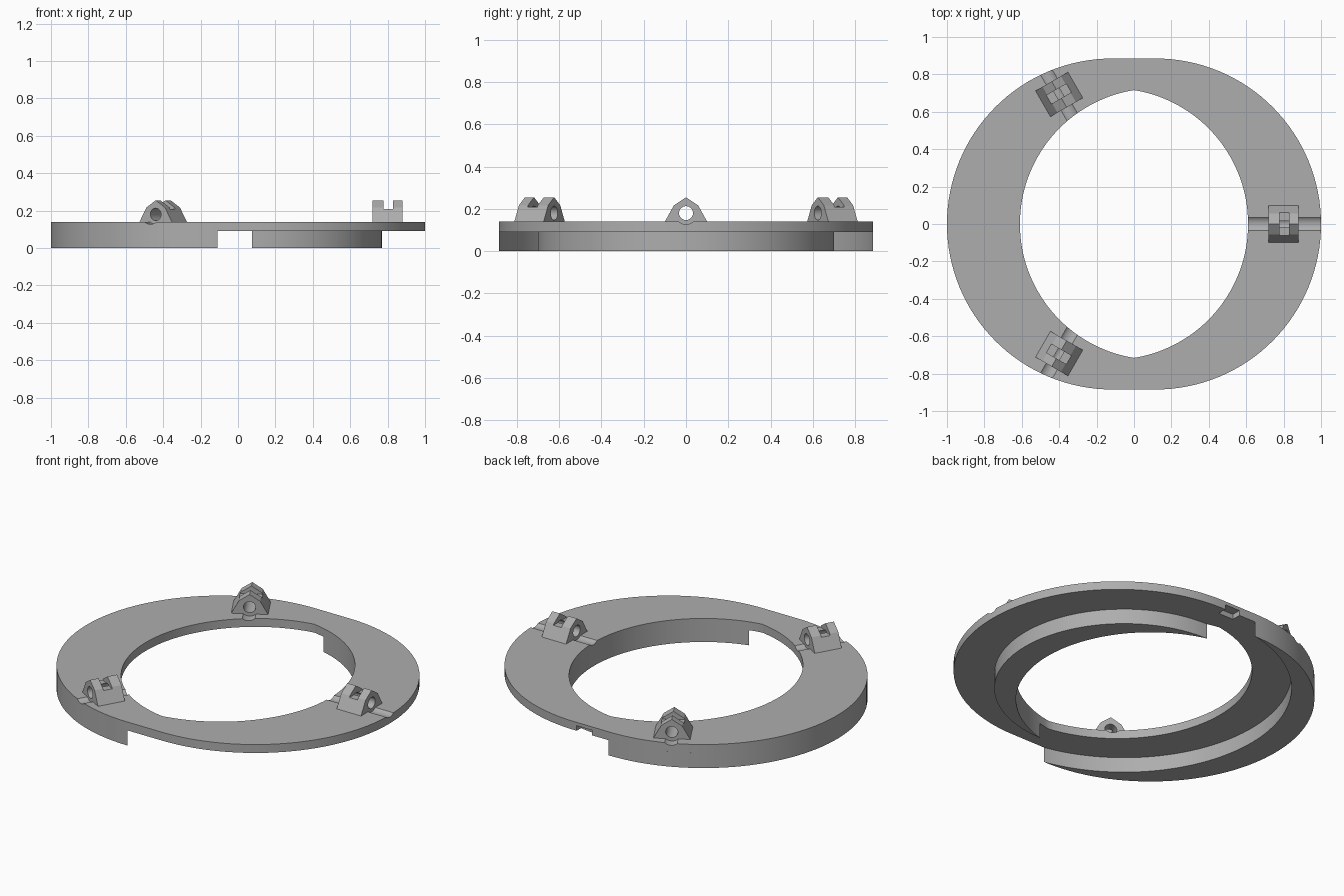
import bpy, bmesh
from math import atan2, cos, sin, pi, sqrt, tau
from mathutils import Matrix, Vector

cube = bpy.data.objects.get("Cube")
if cube:
    bpy.data.objects.remove(cube, do_unlink=True)

grey = bpy.data.materials.new("plain_grey")
grey.use_nodes = True
GREY = (0.42, 0.42, 0.42, 1)
grey.diffuse_color = GREY
grey.node_tree.nodes["Principled BSDF"].inputs["Base Color"].default_value = GREY

OFF = 0.115                       # centre offset of the two ring circles
OUT_R, HOLE_R = 0.885, 0.725      # rim and hole radii
RACE_X, RACE_IN, RACE_OUT = 0.07, 0.70, 0.903   # circular channel underneath
LOW, TOP = 0.09, 0.14             # plate underside and top


def arc(cx, r, a0, a1, n=64):
    return [(cx + r * cos(a0 + (a1 - a0) * i / n), r * sin(a0 + (a1 - a0) * i / n))
            for i in range(n + 1)]


def prism(name, pts, z0, z1, matrix=Matrix()):
    """Extrude a flat outline from z0 to z1, then place it with a matrix."""
    bm = bmesh.new()
    face = bm.faces.new([bm.verts.new((x, y, z0)) for x, y in pts])
    ext = bmesh.ops.extrude_face_region(bm, geom=[face])["geom"]
    up = [v for v in ext if isinstance(v, bmesh.types.BMVert)]
    bmesh.ops.translate(bm, verts=up, vec=(0, 0, z1 - z0))
    bmesh.ops.remove_doubles(bm, verts=bm.verts, dist=1e-5)
    bmesh.ops.recalc_face_normals(bm, faces=bm.faces)
    bm.transform(matrix)
    mesh = bpy.data.meshes.new(name)
    bm.to_mesh(mesh)
    bm.free()
    obj = bpy.data.objects.new(name, mesh)
    bpy.context.collection.objects.link(obj)
    mesh.materials.append(grey)
    return obj


def select(obj):
    bpy.ops.object.select_all(action='DESELECT')
    obj.select_set(True)
    bpy.context.view_layer.objects.active = obj


def cut(obj, cutter):
    cutter.hide_render = True
    mod = obj.modifiers.new("cut", 'BOOLEAN')
    mod.operation, mod.solver, mod.object = 'DIFFERENCE', 'EXACT', cutter
    select(obj)
    bpy.ops.object.modifier_apply(modifier=mod.name)
    bpy.data.objects.remove(cutter, do_unlink=True)


def rect(x0, x1, y0, y1):
    return [(x0, y0), (x1, y0), (x1, y1), (x0, y1)]


def crossing(c1, r1, c2, r2):
    """Upper crossing point of two circles centred on the x axis."""
    x = (r1 * r1 - r2 * r2 - c1 * c1 + c2 * c2) / (2 * (c2 - c1))
    return x, sqrt(r1 * r1 - (x - c1) ** 2)


# Top plate: rounded outline with a pointed lens-shaped opening
plate = prism("top_plate", arc(OFF, OUT_R, -pi / 2, pi / 2) + arc(-OFF, OUT_R, pi / 2, 3 * pi / 2),
              LOW, TOP)
tip = atan2(*reversed((OFF, sqrt(HOLE_R ** 2 - OFF ** 2))))
lens = arc(-OFF, HOLE_R, -tip, tip)[:-1] + arc(OFF, HOLE_R, pi - tip, pi + tip)[:-1]
cut(plate, prism("hole_cutter", lens, 0, 0.3))
# Small pocket under the rear edge
cut(plate, prism("pocket_cutter", rect(0, 0.1, 0.83, 1), 0, 0.12))

# Inner crescent on the right-hand half, outer crescent on the other
x, y = crossing(-OFF, HOLE_R, RACE_X, RACE_IN)
a, b = atan2(y, x - RACE_X), atan2(y, x + OFF)
prism("inner_crescent", arc(RACE_X, RACE_IN, -a, a) + arc(-OFF, HOLE_R, b, -b)[1:-1], 0, LOW)
x, y = crossing(-OFF, OUT_R, RACE_X, RACE_OUT)
a, b = atan2(y, x + OFF), atan2(y, x - RACE_X)
prism("outer_crescent", arc(-OFF, OUT_R, a, tau - a) + arc(RACE_X, RACE_OUT, tau - b, b)[1:-1], 0, LOW)

# Three hinge lugs with radial grooves
radial = Matrix(((0, 0, 1, 0), (1, 0, 0, 0), (0, 1, 0, 0), (0, 0, 0, 1)))   # outline in y-z, depth in x
BORE_Z = 0.18


def bore(name, r, spin):
    circle = [(px, py + BORE_Z) for px, py in arc(0, r, 0, tau, 32)[:-1]]
    return prism(name, circle, 0.5, 1.1, spin @ radial)


for i in range(3):
    spin = Matrix.Rotation(i * tau / 3, 4, 'Z')
    cut(plate, bore("groove_cutter", 0.053, spin))
    gable = [(-0.1, 0.125), (0.1, 0.125), (0.1, TOP), (0.057, 0.217),
             (0, 0.255), (-0.057, 0.217), (-0.1, TOP)]
    lug = prism(f"lug_{i + 1}", gable, 0.72, 0.88, spin @ radial)
    cut(lug, bore("bore_cutter", 0.033, spin))
    cut(lug, prism("slot_cutter", rect(0.777, 0.83, -0.075, 0.075), 0.208, 0.3, spin))

# Smooth round walls, crisp edges
for obj in list(bpy.context.scene.objects):
    if obj.type == 'MESH' and grey.name in obj.data.materials:
        select(obj)
        bpy.ops.object.shade_smooth_by_angle(angle=pi / 7)
